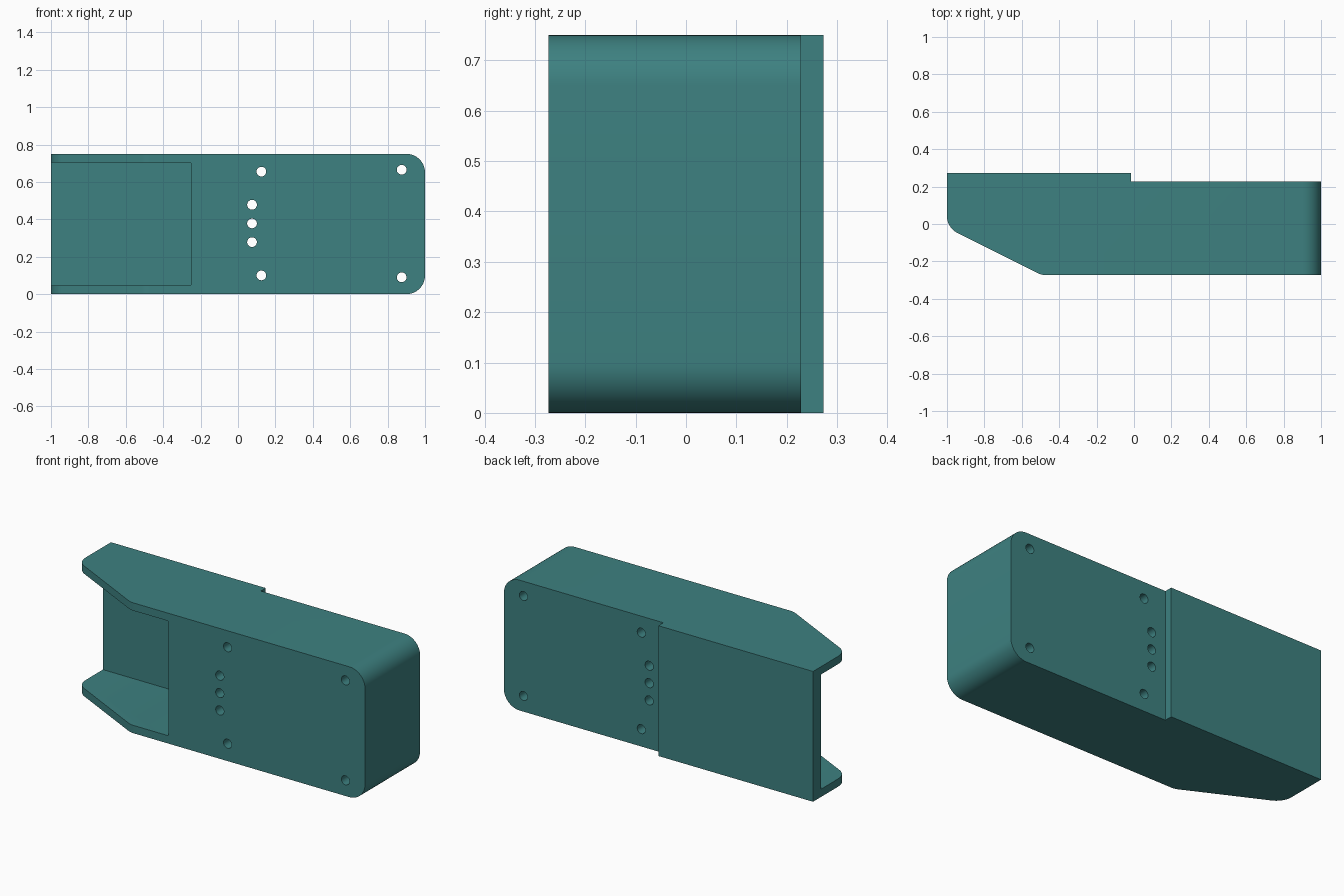
import bpy, bmesh, math
from mathutils import Vector

if "Cube" in bpy.data.objects:
    bpy.data.objects.remove(bpy.data.objects["Cube"])

H = 0.75          # body height
BACK = 0.273      # thick half rear plane
FRONT = -0.273

teal = bpy.data.materials.new("dark teal")
teal.diffuse_color = (0.047, 0.219, 0.218, 1)
teal.use_nodes = True
teal.node_tree.nodes["Principled BSDF"].inputs["Base Color"].default_value = teal.diffuse_color


def prism(name, outline, z0, z1):
    """Extrude an xy outline from z0 to z1."""
    bm = bmesh.new()
    base = bm.faces.new([bm.verts.new((x, y, z0)) for x, y in outline])
    top = bmesh.ops.extrude_face_region(bm, geom=[base])["geom"]
    verts = [v for v in top if isinstance(v, bmesh.types.BMVert)]
    bmesh.ops.translate(bm, verts=verts, vec=(0, 0, z1 - z0))
    if not any(f.normal.z < -0.9 and f.calc_center_median().z < z0 + 1e-4 for f in bm.faces):
        bm.faces.new([bm.verts.new((x, y, z0)) for x, y in outline])
        bmesh.ops.remove_doubles(bm, verts=bm.verts, dist=1e-5)
    bmesh.ops.recalc_face_normals(bm, faces=bm.faces)
    mesh = bpy.data.meshes.new(name)
    bm.to_mesh(mesh)
    bm.free()
    mesh.materials.append(teal)
    ob = bpy.data.objects.new(name, mesh)
    bpy.context.collection.objects.link(ob)
    return ob


def round_edges(ob, test, radius, segments):
    """Round the edges whose two end points pass the test."""
    bm = bmesh.new()
    bm.from_mesh(ob.data)
    edges = [e for e in bm.edges if test(e.verts[0].co, e.verts[1].co)]
    bmesh.ops.bevel(bm, geom=edges, offset=radius, offset_type='OFFSET',
                    segments=segments, profile=0.5, affect='EDGES')
    bm.to_mesh(ob.data)
    bm.free()


def fillet(prev, corner, nxt, radius, steps=10):
    """Arc points replacing a corner between two straight runs."""
    p, c, n = Vector(prev), Vector(corner), Vector(nxt)
    a, b = (p - c).normalized(), (n - c).normalized()
    half = a.angle(b) / 2
    center = c + (a + b).normalized() * (radius / math.sin(half))
    start = (c + a * (radius / math.tan(half)) - center).normalized()
    end = (c + b * (radius / math.tan(half)) - center).normalized()
    return [tuple(center + start.slerp(end, i / steps).normalized() * radius)
            for i in range(steps + 1)]


def cut(ob, cutter):
    mod = ob.modifiers.new(cutter.name, 'BOOLEAN')
    mod.operation, mod.solver, mod.object = 'DIFFERENCE', 'EXACT', cutter
    cutter.hide_render = True


# Body: stepped back, slanted and rounded nose on the left
a, b = (-1, -0.02), (-0.494, FRONT)
outline = [(-1, BACK)] + fillet((-1, BACK), a, b, 0.1) + fillet(a, b, (1, FRONT), 0.1)
outline += [(1, FRONT), (1, 0.228), (-0.015, 0.228), (-0.015, BACK)]
body = prism("body", outline, 0, H)
round_edges(body, lambda p, q: p.x > 0.99 and q.x > 0.99 and abs(p.z - q.z) < 1e-4, 0.1, 12)

# Pocket open to the front and left, leaving a thin back wall
pocket = prism("pocket_cutter", [(-1.2, -0.5), (-0.25, -0.5), (-0.25, 0.2), (-1.2, 0.2)], 0.045, 0.705)
round_edges(pocket, lambda p, q: p.x > -0.3 and q.x > -0.3 and abs(p.z - q.z) < 1e-4, 0.01, 3)
cut(body, pocket)

# Screw holes running front to back
holes = [(0.125, 0.655), (0.125, 0.1), (0.875, 0.665), (0.875, 0.09),
         (0.075, 0.478), (0.075, 0.378), (0.075, 0.278)]
for i, (x, z) in enumerate(holes):
    bpy.ops.mesh.primitive_cylinder_add(vertices=32, radius=0.026, depth=1,
                                        location=(x, 0, z), rotation=(math.pi / 2, 0, 0))
    drill = bpy.context.object
    drill.name = f"hole_cutter_{i}"
    drill.data.materials.append(teal)
    cut(body, drill)

# Apply the cuts, drop the cutters and shade
bpy.context.view_layer.update()
result = bpy.data.meshes.new_from_object(body.evaluated_get(bpy.context.evaluated_depsgraph_get()))
body.modifiers.clear()
body.data = result
for ob in list(bpy.data.objects):
    if ob.name != body.name:
        bpy.data.objects.remove(ob)
bpy.context.view_layer.objects.active = body
body.select_set(True)
bpy.ops.object.shade_smooth_by_angle(angle=math.radians(25))
